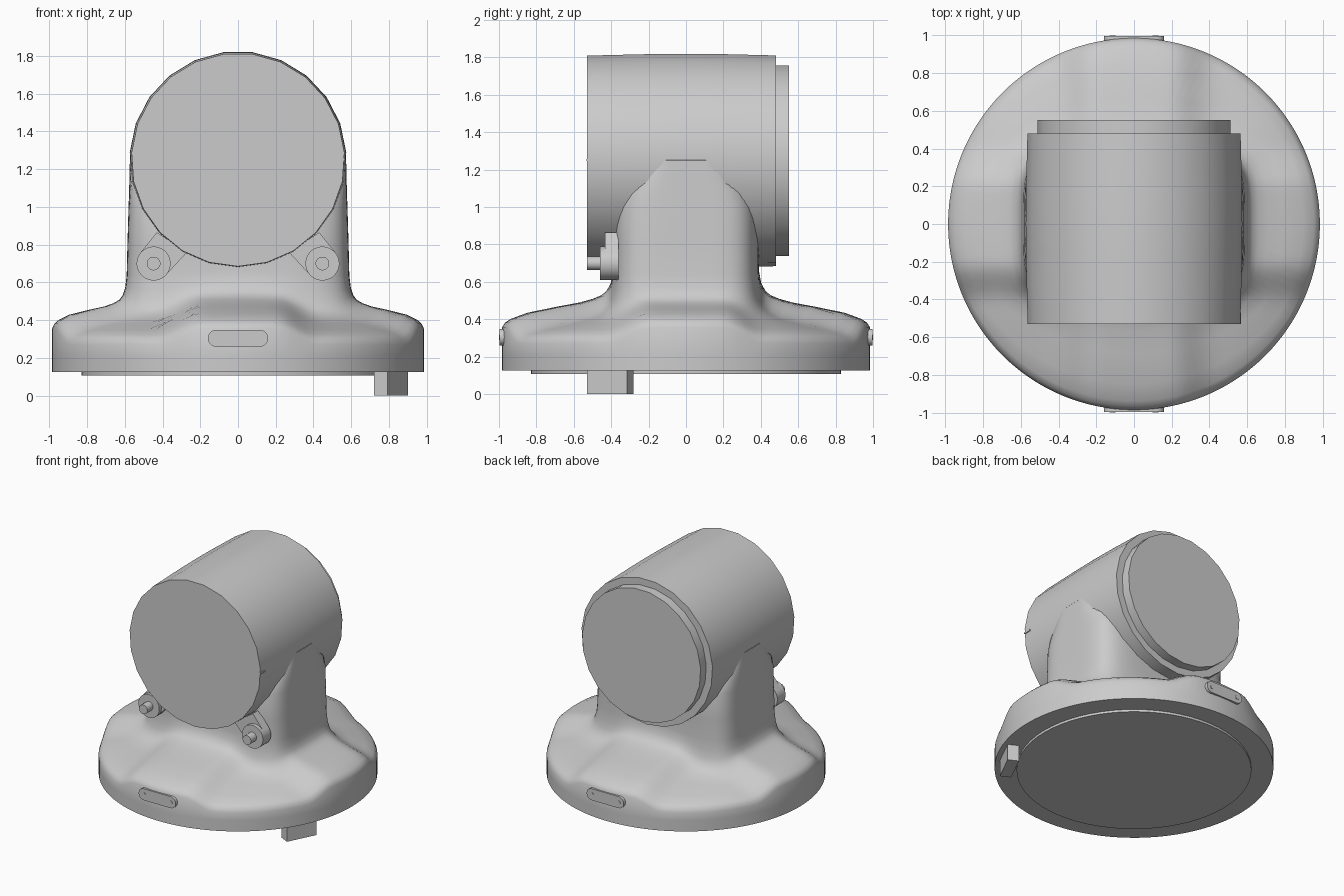
import bpy, bmesh
from math import sin, cos, pi, atan2
from mathutils import Matrix

if "Cube" in bpy.data.objects:
    bpy.data.objects.remove(bpy.data.objects["Cube"])


def finish(name, bm):
    bmesh.ops.recalc_face_normals(bm, faces=bm.faces[:])
    me = bpy.data.meshes.new(name)
    bm.to_mesh(me)
    bm.free()
    ob = bpy.data.objects.new(name, me)
    bpy.context.collection.objects.link(ob)
    bpy.ops.object.select_all(action='DESELECT')
    ob.select_set(True)
    bpy.context.view_layer.objects.active = ob
    bpy.ops.object.shade_smooth_by_angle(angle=0.6)
    return ob


def loft(name, rings):
    """Skin a list of equal-length point rings and cap both ends."""
    bm = bmesh.new()
    vs = [[bm.verts.new(p) for p in r] for r in rings]
    n = len(rings[0])
    for a, b in zip(vs, vs[1:]):
        for i in range(n):
            j = (i + 1) % n
            bm.faces.new((a[i], a[j], b[j], b[i]))
    bm.faces.new(vs[0][::-1])
    bm.faces.new(vs[-1])
    return finish(name, bm)


def drum(name, profile, x, z, n):
    """Turned part along y; profile is (y, radius)."""
    return loft(name, [[(x + r * sin((i + .5) * 2 * pi / n), y,
                         z + r * cos((i + .5) * 2 * pi / n)) for i in range(n)]
                       for y, r in profile])


def prism(name, pts, y0, y1):
    return loft(name, [[(x, y, z) for x, z in pts] for y in (y0, y1)])


def smooth(a, b, v):
    u = max(0, min(1, (v - a) / (b - a)))
    return u * u * (3 - 2 * u)


# Cast body: round flange with four ridges, blending into a rounded box column
N = 128
R = .985


def outline(a, hx, hy, p=5):
    return ((abs(cos(a)) / hx) ** p + (abs(sin(a)) / hy) ** p) ** (-1 / p)


rings = []
# (blend towards rim, ridge height, valley drop)
for t, z, drop in [(1, .125, 0), (1, .21, 0), (1, .355, .085), (.97, .382, .08),
                   (.92, .402, .08), (.77, .435, .085), (.5, .468, .08),
                   (.3, .49, .075), (.18, .51, .065), (.1, .53, .055),
                   (.055, .555, .04), (.02, .595, .02), (0, .66, 0)]:
    ring = []
    for i in range(N):
        a = 2 * pi * i / N
        rc = outline(a, .59, .39)
        r = rc + (R - rc) * t
        x, y = r * cos(a), r * sin(a)
        valley = smooth(.2, .42, min(abs(x), abs(y)))
        low = .025 * (1 - t) * cos(a) ** 2
        ring.append((x, y, z - drop * valley - low))
    rings.append(ring)
# column, narrowing where it runs into the drum
for z, hx, hy in [(.8, .586, .39), (1.0, .58, .388), (1.08, .577, .36),
                  (1.17, .575, .3), (1.25, .573, .23), (1.34, .5, .15)]:
    ring = []
    for i in range(N):
        a = 2 * pi * i / N
        r = outline(a, hx, hy)
        ring.append((r * cos(a), r * sin(a), z))
    rings.append(ring)
loft("body", rings)

# Shallow mounting disc under the flange
loft("mounting_disc", [[(.83 * cos(2 * pi * i / 64), .83 * sin(2 * pi * i / 64), z)
                        for i in range(64)] for z in (.107, .14)])

# Locating key below the rim
bm = bmesh.new()
bmesh.ops.create_cube(bm, size=1, matrix=Matrix.Translation((.81, -.405, .07))
                      @ Matrix.Rotation(atan2(-.447, .894), 4, 'Z')
                      @ Matrix.Diagonal((.082, .239, .14, 1)))
finish("locating_key", bm)

# Horizontal drum, slightly barrelled, with its rear cover
drum("drum", [(-.53, .565), (-.2, .573), (.0, .575), (.2, .573), (.48, .566)], 0, 1.25, 23)
drum("rear_cover", [(.46, .512), (.55, .512)], 0, 1.25, 23)

# Small index mark on the drum edge
prism("index_mark", [(.55, 1.245), (.568, 1.245), (.568, 1.257), (.55, 1.257)], -.531, -.47)

# Front bosses with pins and webs
for s, side in ((-1, "left"), (1, "right")):
    drum("boss_" + side, [(-.46, .09), (-.36, .09)], s * .447, .7, 32)
    drum("pin_" + side, [(-.53, .036), (-.45, .036)], s * .447, .7, 20)
    prism("web_" + side, [(s * .515, .76), (s * .43, .865), (s * .27, .76), (s * .385, .635)],
          -.432, -.36)

# Badge plates with two screws, front and back
h = .045
slot = [(c * (.115 + h * sin(pi * k / 10)), .304 + c * h * cos(pi * k / 10))
        for c in (1, -1) for k in range(11)]
for s, side in ((-1, "front"), (1, "back")):
    prism("badge_" + side, slot, s * .95, s * .996)
    for x in (-.115, .115):
        drum("screw_" + side, [(s * .98, .016), (s * 1.0, .016)], x, .304, 14)
